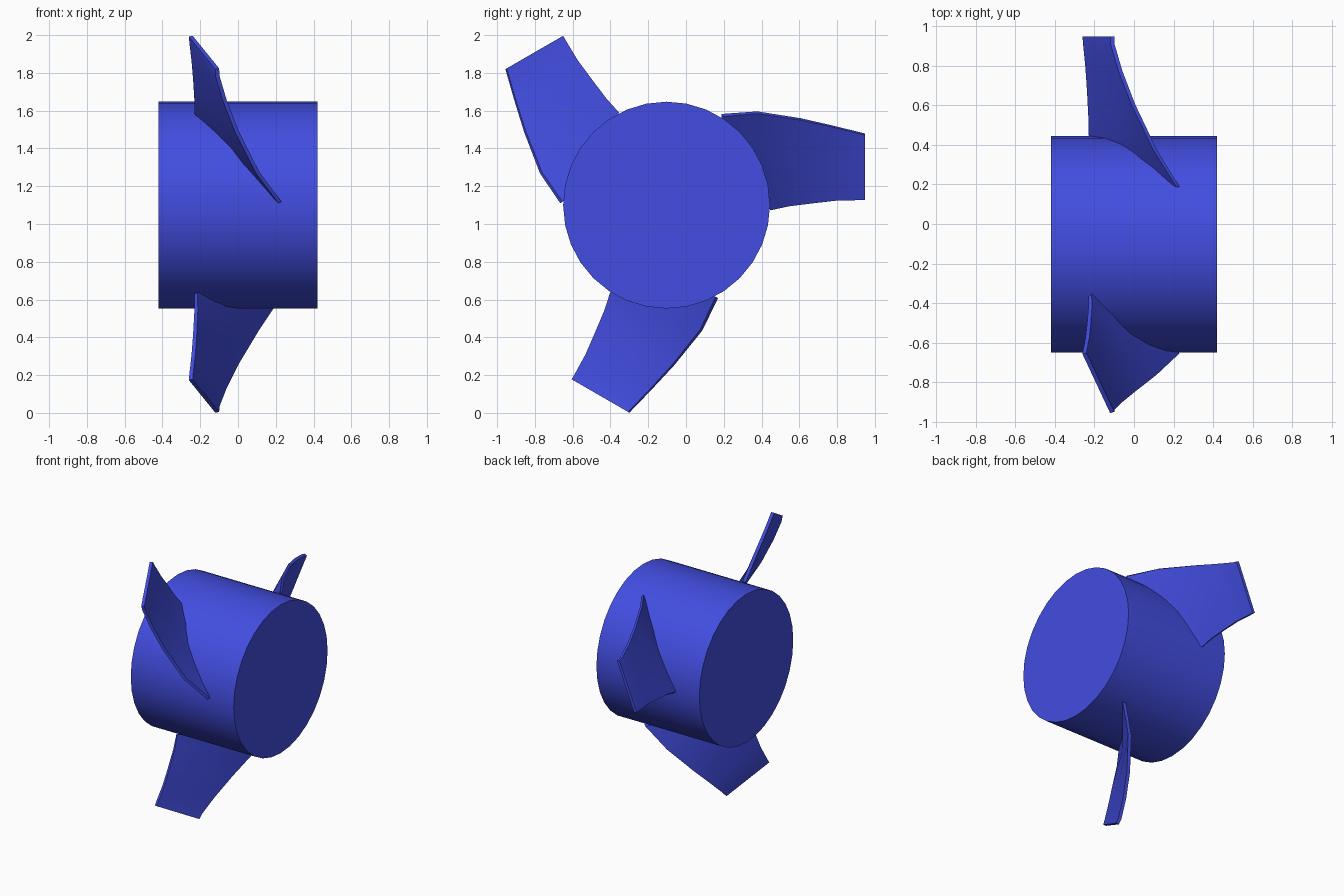
import bpy, bmesh, math
from mathutils import Vector, Matrix

if "Cube" in bpy.data.objects:
    bpy.data.objects.remove(bpy.data.objects["Cube"])

CENTRE = Vector((0, -0.103, 1.10))   # hub axis runs along x through here
HUB_R, HUB_HALF = 0.5475, 0.42
THICK = 0.011                        # half thickness of a blade

blue = bpy.data.materials.new("royal_blue")
blue.diffuse_color = (0.055, 0.075, 0.75, 1)
blue.use_nodes = True
blue.node_tree.nodes["Principled BSDF"].inputs["Base Color"].default_value = blue.diffuse_color


def make_object(name, bm):
    bmesh.ops.recalc_face_normals(bm, faces=bm.faces)
    mesh = bpy.data.meshes.new(name)
    bm.to_mesh(mesh)
    bm.free()
    mesh.materials.append(blue)
    ob = bpy.data.objects.new(name, mesh)
    bpy.context.collection.objects.link(ob)
    bpy.ops.object.select_all(action='DESELECT')
    ob.select_set(True)
    bpy.context.view_layer.objects.active = ob
    bpy.ops.object.shade_smooth_by_angle(angle=math.radians(35))
    return ob


# Hub: a capped cylinder lying along x
bm = bmesh.new()
bmesh.ops.create_cone(bm, cap_ends=True, segments=32, radius1=HUB_R, radius2=HUB_R,
                      depth=2 * HUB_HALF,
                      matrix=Matrix.Translation(CENTRE) @ Matrix.Rotation(math.pi / 2, 4, 'Y'))
make_object("hub", bm)

# Blade stations from root to tip: (leading edge, trailing edge), relative to the hub axis
STATIONS = [
    ((-0.222, 0.55, -0.02), (0.222, 0.29, 0.475)),
    ((-0.222, 0.65, 0.00), (0.105, 0.48, 0.490)),
    ((-0.228, 0.78, 0.015), (-0.005, 0.71, 0.455)),
    ((-0.236, 0.90, 0.028), (-0.070, 0.88, 0.417)),
    ((-0.247, 1.01, 0.030), (-0.108, 1.01, 0.385)),
    ((-0.250, 1.05, 0.030), (-0.110, 1.05, 0.375)),
]


def make_blade(name, angle):
    bm = bmesh.new()
    rings = []
    for lead, trail in STATIONS:
        a, b = Vector(lead), Vector(trail)
        n = (b - a).cross(Vector((0, 1, 0))).normalized() * THICK
        # Chord split in the middle so the twisted skin stays even
        m = (a + b) / 2
        ring = [a + n, m + n, b + n, b - n, m - n, a - n]
        rings.append([bm.verts.new(p) for p in ring])
    for r0, r1 in zip(rings, rings[1:]):
        for i in range(6):
            j = (i + 1) % 6
            bm.faces.new((r0[i], r0[j], r1[j], r1[i]))
    for r in (rings[0], rings[-1]):
        bm.faces.new(r)
    bm.transform(Matrix.Translation(CENTRE) @ Matrix.Rotation(angle, 4, 'X'))
    make_object(name, bm)


# Three twisted blades spaced evenly around the hub
for k in range(3):
    make_blade(f"blade_{k + 1}", k * math.tau / 3)
